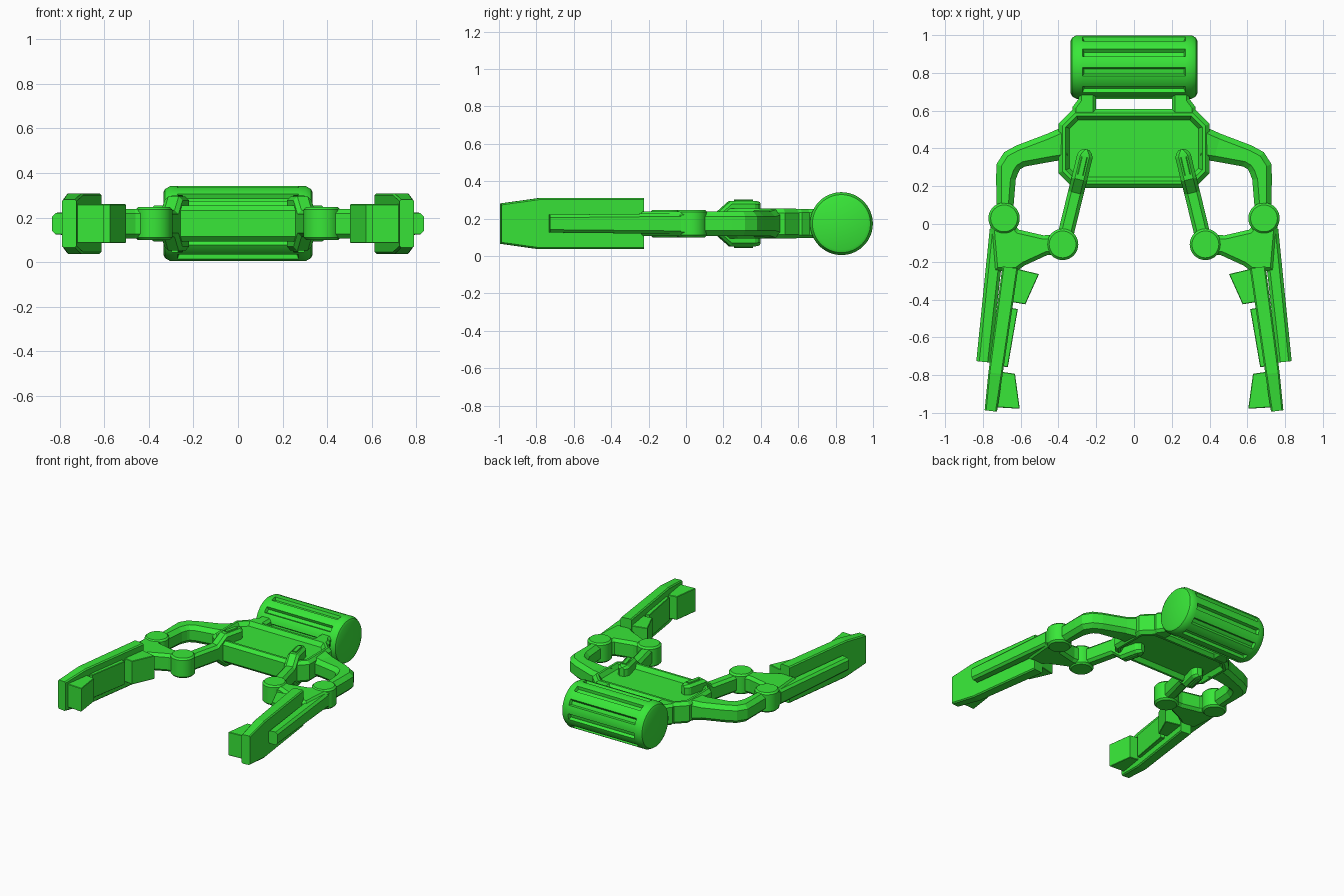
import bpy, bmesh, math
from mathutils import Vector

if "Cube" in bpy.data.objects:
    bpy.data.objects.remove(bpy.data.objects["Cube"])

Z = 0.173  # mid-height of the whole mechanism
green = bpy.data.materials.new("green")
green.diffuse_color = (0.04, 0.8, 0.04, 1)
green.use_nodes = True
green.node_tree.nodes["Principled BSDF"].inputs["Base Color"].default_value = green.diffuse_color


def finish(bm, name, mirror=False, smooth=False):
    bmesh.ops.recalc_face_normals(bm, faces=bm.faces[:])
    me = bpy.data.meshes.new(name)
    bm.to_mesh(me)
    bm.free()
    me.materials.append(green)
    ob = bpy.data.objects.new(name, me)
    bpy.context.collection.objects.link(ob)
    if mirror:
        ob.modifiers.new("mirror", 'MIRROR').use_mirror_merge = False
    if smooth:
        bpy.ops.object.select_all(action='DESELECT')
        ob.select_set(True)
        bpy.context.view_layer.objects.active = ob
        bpy.ops.object.shade_smooth_by_angle(angle=math.radians(30))
    return ob


def skin(bm, rings):
    vs = [[bm.verts.new(p) for p in r] for r in rings]
    n = len(vs[0])
    for a, b in zip(vs, vs[1:]):
        for i in range(n):
            j = (i + 1) % n
            bm.faces.new((a[i], a[j], b[j], b[i]))
    bm.faces.new(vs[0][::-1])
    bm.faces.new(vs[-1])
    bmesh.ops.recalc_face_normals(bm, faces=bm.faces[:])


def prism(poly, h, bevel=0.0):
    """Upright prism around mid-height, with chamfered top and bottom rims."""
    bm = bmesh.new()
    skin(bm, [[(x, y, Z - h) for x, y in poly], [(x, y, Z + h) for x, y in poly]])
    if bevel:
        rim = [e for e in bm.edges if abs(e.verts[0].co.z - e.verts[1].co.z) < 1e-5]
        bmesh.ops.bevel(bm, geom=rim, offset=bevel, segments=1, affect='EDGES')
    return bm


def loft(stations, c):
    """Chamfered box section swept through (x, y, half width, half height)."""
    pts = [Vector(s[:2]) for s in stations]
    rings = []
    for i, (x, y, w, h) in enumerate(stations):
        t = Vector((0, 0))
        if i:
            t += (pts[i] - pts[i - 1]).normalized()
        if i < len(pts) - 1:
            t += (pts[i + 1] - pts[i]).normalized()
        t.normalize()
        k = min(c, w * 0.8)
        sec = [(-w, -h + k), (-w + k, -h), (w - k, -h), (w, -h + k),
               (w, h - k), (w - k, h), (-w + k, h), (-w, h - k)]
        rings.append([(x - t.y * u, y + t.x * u, Z + v) for u, v in sec])
    bm = bmesh.new()
    skin(bm, rings)
    return bm


# Cross cylinder with ten sunken slots
bm = bmesh.new()
N = 70
start = math.radians(-9) - 1.5 * 2 * math.pi / N
rings = []
for x, r in [(-.335, .14), (-.328, .155), (-.305, .168), (-.272, .168),
             (.272, .168), (.305, .168), (.328, .155), (.335, .14)]:
    rings.append([(x, .831 + r * math.sin(start + 2 * math.pi * i / N),
                   Z + r * math.cos(start + 2 * math.pi * i / N)) for i in range(N)])
skin(bm, rings)
mid = [f for f in bm.faces if len(f.verts) == 4 and abs(f.calc_center_median().x) < .01]
groups = {}
for f in mid:
    c = f.calc_center_median()
    i = int(((math.atan2(c.y - .831, c.z - Z) - start) % (2 * math.pi)) / (2 * math.pi / N))
    if i % 7 < 3:
        groups.setdefault(i // 7, []).append(f)
for g in groups.values():
    bmesh.ops.inset_region(bm, faces=g, thickness=.008, depth=-.02, use_even_offset=True)
finish(bm, "slotted_cylinder", smooth=True)

# Octagonal body with a recessed panel on both faces
body = [(-.32, .19), (.32, .19), (.4, .27), (.4, .53), (.32, .61), (-.32, .61), (-.4, .53), (-.4, .27)]
bm = prism(body, .08, .022)
for s in (1, -1):
    face = [f for f in bm.faces if f.normal.z * s > .99 and len(f.verts) == 8]
    bmesh.ops.inset_region(bm, faces=face, thickness=.018)
    bmesh.ops.inset_region(bm, faces=face, thickness=.022, depth=-.03)
finish(bm, "body_frame")

# Necks joining body and cylinder
finish(prism([(.2, .57), (.325, .57), (.325, .62), (.295, .66), (.295, .74), (.2, .74)], .078, .018),
       "neck", mirror=True)

# Curved upper arms
arm = [(.37, .425, .085, .075), (.44, .405, .075, .065), (.60, .36, .06, .065), (.645, .335, .062, .065),
       (.67, .295, .062, .065), (.678, .24, .052, .065), (.685, .03, .042, .065)]
finish(loft(arm, .028), "upper_arm", mirror=True)

# Links that straddle the body at their upper ends
link = [(.375, -.11, .042, .06), (.308, .165, .042, .06), (.29, .235, .042, .122), (.26, .36, .042, .122),
        (.256, .378, .034, .12), (.252, .395, .016, .115)]
finish(loft(link, .018), "link", mirror=True)

# Small raised strips on the links
for s in (1, -1):
    bm = loft([(.284, .26, .016, .006), (.262, .355, .016, .006)], .004)
    bmesh.ops.translate(bm, verts=bm.verts[:], vec=(0, 0, s * .123))
    finish(bm, "link_strip", mirror=True)

# Round pivots
for name, cx, cy in [("outer_pivot", .688, .03), ("inner_pivot", .378, -.108)]:
    circle = [(cx + .083 * math.cos(a * math.pi / 20), cy + .083 * math.sin(a * math.pi / 20)) for a in range(40)]
    finish(prism(circle, .074, .012), name, mirror=True, smooth=True)

# Brackets between the pivots and the fingers
bracket = [(.66, .03), (.61, -.03), (.48, -.06), (.38, -.055), (.38, -.165), (.46, -.165),
           (.58, -.22), (.62, -.25), (.74, -.25), (.762, 0), (.72, .04)]
finish(prism(bracket, .066, .02), "bracket", mirror=True)

# Finger plates with tapered tips
finish(loft([(.655, -.23, .042, .136), (.733, -.79, .038, .136), (.758, -.99, .033, .108)], .008),
       "finger", mirror=True)

# Narrow spines along the outside of the fingers
finish(loft([(.722, -.03, .042, .055), (.797, -.73, .038, .048)], .016), "outer_spine", mirror=True)

# Gripping pads on the inside of the fingers
pads = {"upper_pad": [(.503, -.265), (.63, -.235), (.665, -.41), (.575, -.425)],
        "middle_pad": [(.615, -.45), (.68, -.44), (.73, -.75), (.668, -.758)],
        "tip_pad": [(.63, -.793), (.72, -.78), (.74, -.97), (.605, -.978)]}
for name, poly in pads.items():
    finish(prism(poly, .087, .003), name, mirror=True)
